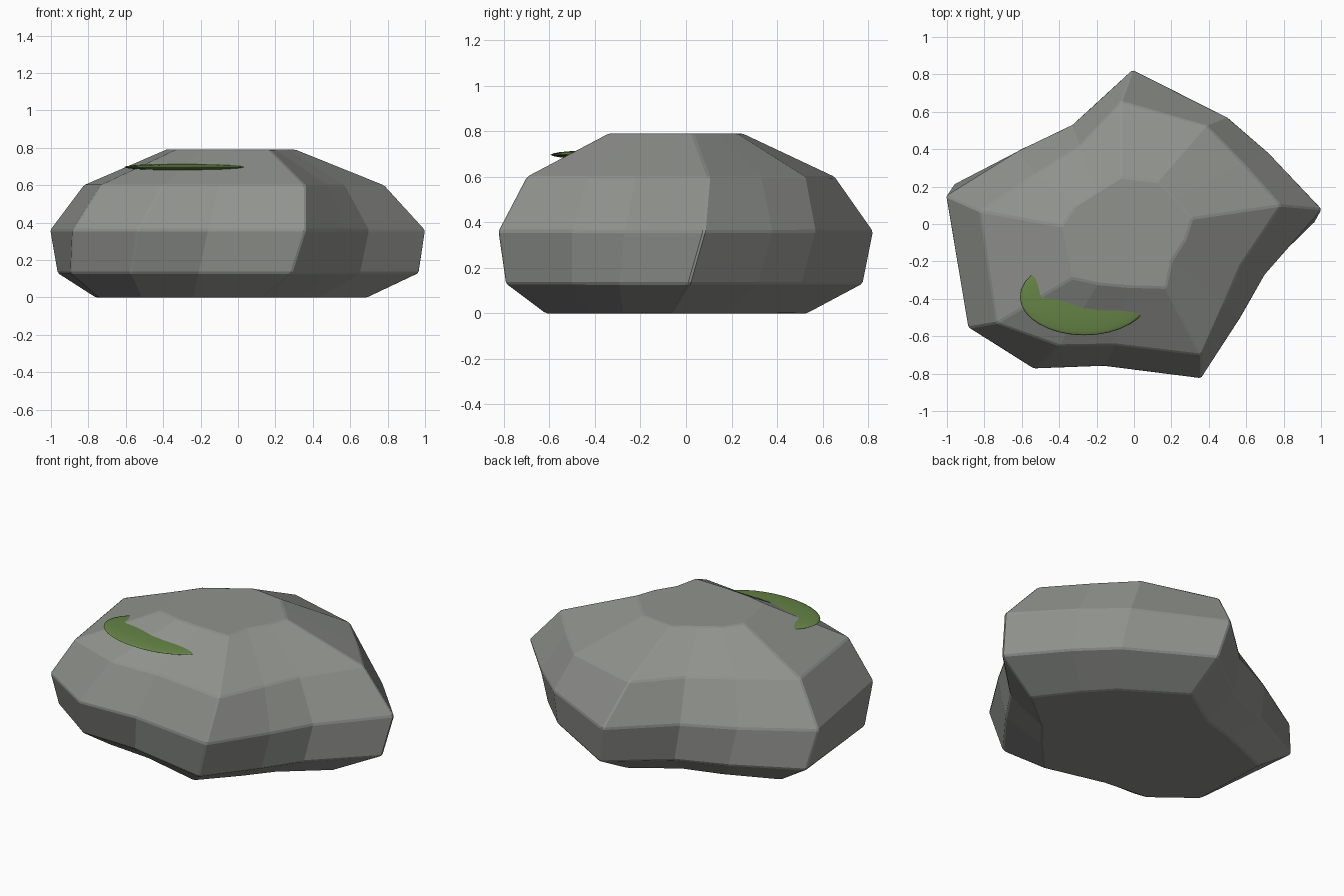
import bpy, bmesh
from mathutils import Matrix, Vector
from math import radians

if "Cube" in bpy.data.objects:
    bpy.data.objects.remove(bpy.data.objects["Cube"])

# Rock outlines, listed counter-clockwise: widest ring, shoulder and flat top
girth = [(1.005, .08), (.72, .38), (.5, .57), (-.01, .825), (-.33, .53), (-.62, .39), (-1.005, .15),
         (-.885, -.555), (-.535, -.775), (-.16, -.76), (.36, -.825), (.57, -.5), (.7, -.27)]
shoulder = [(.785, .1), (.58, .33), (.39, .525), (-.07, .655), (-.29, .42), (-.53, .27), (-.825, .07),
            (-.735, -.53), (-.4, -.65), (-.1, -.645), (.36, -.7), (.48, -.43), (.57, -.22)]
crown = [(.31, .03), (.22, .13), (.13, .225), (-.07, .25), (-.2, .17), (-.31, .1), (-.385, -.01),
         (-.33, -.29), (-.19, -.32), (-.03, -.335), (.17, -.34), (.2, -.2), (.27, -.09)]


def twisted(points, sx, sy, degrees, dx=0, dy=0):
    turn = Matrix.Rotation(radians(degrees), 2)
    spun = [turn @ Vector(p) for p in points]
    return [(p.x * sx + dx, p.y * sy + dy) for p in spun]


def paint(obj, name, rgb):
    mat = bpy.data.materials.new(name)
    mat.diffuse_color = (*rgb, 1)
    mat.use_nodes = True
    mat.node_tree.nodes["Principled BSDF"].inputs["Base Color"].default_value = mat.diffuse_color
    obj.data.materials.append(mat)


# Rock: stacked rings bridged with flat faces
rings = [(0, twisted(girth, .735, .685, -8, -.045, -.025)),
         (.13, twisted(girth, .967, .94, -4, -.005, .005)),
         (.36, girth), (.6, shoulder), (.79, crown)]
bm = bmesh.new()
loops = [[bm.verts.new((p[0], p[1], z)) for p in pts] for z, pts in rings]
n = len(girth)
for low, high in zip(loops, loops[1:]):
    for i in range(n):
        j = (i + 1) % n
        bm.faces.new((low[i], low[j], high[j], high[i]))
bm.faces.new(loops[0][::-1])
bm.faces.new(loops[-1])
mesh = bpy.data.meshes.new("rock")
bm.to_mesh(mesh)
bm.free()
rock = bpy.data.objects.new("rock", mesh)
bpy.context.collection.objects.link(rock)
bevel = rock.modifiers.new("worn_edges", 'BEVEL')
bevel.width = .008
bevel.segments = 1
bevel.limit_method = 'ANGLE'
bevel.angle_limit = radians(25)
paint(rock, "stone_grey", (.28, .29, .27))

# Moss patch: thin disc-like ellipsoid half sunk into the slope
bpy.ops.mesh.primitive_uv_sphere_add(segments=32, ring_count=10, location=(-.265, -.39, .697))
moss = bpy.context.object
moss.name = "moss_patch"
moss.scale = (.345, .205, .019)
bpy.ops.object.shade_smooth()
paint(moss, "moss_green", (.13, .23, .06))
